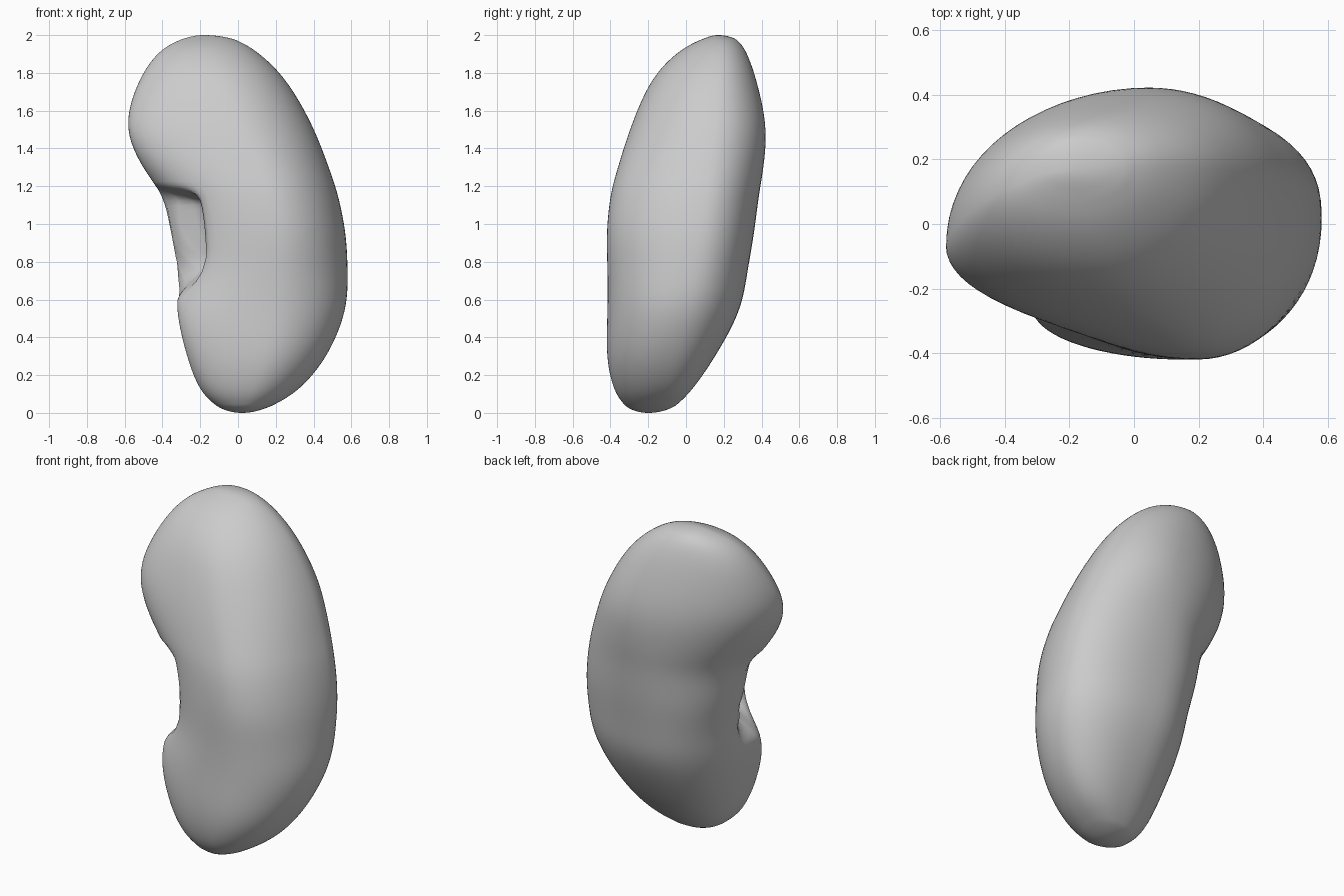
import bpy, bmesh, math

if "Cube" in bpy.data.objects:
    bpy.data.objects.remove(bpy.data.objects["Cube"])

# Cross-sections: z, then left, right, front and back extreme points (x, y)
ROWS = [
    (0.00, .02, -.20, .02, -.20, .02, -.20, .02, -.20),
    (0.03, -.10, -.21, .16, -.17, .04, -.31, .05, -.07),
    (0.12, -.20, -.24, .32, -.11, .08, -.38, .12, .03),
    (0.30, -.27, -.27, .47, -.08, .14, -.42, .13, .155),
    (0.54, -.325, -.26, .57, -.03, .17, -.415, .11, .285),
    (0.75, -.32, -.12, .58, .03, .19, -.415, .09, .325),
    (0.95, -.355, -.05, .57, .07, .20, -.42, .08, .36),
    (1.15, -.40, -.07, .53, .10, .16, -.40, .07, .385),
    (1.30, -.505, -.10, .48, .12, .11, -.36, .06, .41),
    (1.52, -.595, -.08, .395, .15, .00, -.29, .04, .425),
    (1.77, -.52, .03, .25, .17, -.10, -.18, -.05, .37),
    (1.92, -.41, .10, .09, .18, -.16, -.03, -.13, .315),
    (1.98, -.29, .15, -.03, .18, -.17, .09, -.17, .26),
    (2.00, -.18, .17, -.18, .17, -.18, .17, -.18, .17),
]
STEPS, QUARTER = 8, 18


def mirrored(pole, row):
    """Phantom row past a pole so that the tip is rounded."""
    return (row[0],) + tuple(2 * p - r for p, r in zip(pole[1:], row[1:]))


def smooth_rows():
    rows = [mirrored(ROWS[0], ROWS[1])] + ROWS + [mirrored(ROWS[-1], ROWS[-2])]
    out = []
    for i in range(1, len(rows) - 2):
        for s in range(STEPS):
            t = s / STEPS
            out.append([0.5 * (2 * b + (c - a) * t + (2 * a - 5 * b + 4 * c - d) * t ** 2
                               + (3 * b - a - 3 * c + d) * t ** 3)
                        for a, b, c, d in zip(*rows[i - 1:i + 3])])
    out.append(list(ROWS[-1]))
    # Relax the outline between the tips to even out ripples
    for _ in range(16):
        out = [r if j < 10 or j > len(out) - 11 else
               [(a + 2 * b + c) / 4 for a, b, c in zip(out[j - 1], r, out[j + 1])]
               for j, r in enumerate(out)]
    return out[1:-1]


def step(a, b, v):
    t = min(1, max(0, (v - a) / (b - a)))
    return t * t * (3 - 2 * t)


def hollow(x, y, z):
    """Push the inner edge inwards to form the recess between the lobes."""
    w = step(0.58, 0.84, z) * (1 - step(1.11, 1.21, z)) * (1 - step(-.1, .1, x))
    return x + 0.18 * w * math.exp(-((y + 0.19) / 0.10) ** 4)


def section(row):
    z, lx, ly, rx, ry, fx, fy, bx, by = row
    pts = []
    # Quarter ellipses: right-back, back-left, left-front, front-right
    for k, (sx, sy, ex, ey) in enumerate(((rx, ry, bx, by), (bx, by, lx, ly),
                                          (lx, ly, fx, fy), (fx, fy, rx, ry))):
        # The back of the lower half is a little fuller
        e = 1 - 0.13 * (1 - step(0.6, 1.5, z)) if k < 2 else 1
        for i in range(QUARTER):
            a = i / QUARTER * math.pi / 2
            c, s = math.cos(a) ** e, math.sin(a) ** e
            if k % 2 == 0:
                x, y = ex + (sx - ex) * c, sy + (ey - sy) * s
            else:
                x, y = sx + (ex - sx) * s, ey + (sy - ey) * c
            pts.append((hollow(x, y, z), y, z))
    return pts


# Bean-shaped body lofted through the sections
bm = bmesh.new()
rings = [[bm.verts.new(p) for p in section(r)] for r in smooth_rows()]
bottom = bm.verts.new((ROWS[0][1], ROWS[0][2], 0))
top = bm.verts.new((ROWS[-1][1], ROWS[-1][2], 2))
n = QUARTER * 4
for j in range(n):
    k = (j + 1) % n
    for lo, hi in zip(rings, rings[1:]):
        bm.faces.new((lo[j], lo[k], hi[k], hi[j]))
    bm.faces.new((bottom, rings[0][k], rings[0][j]))
    bm.faces.new((top, rings[-1][j], rings[-1][k]))
for f in bm.faces:
    f.smooth = True
bmesh.ops.recalc_face_normals(bm, faces=bm.faces)
mesh = bpy.data.meshes.new("kidney_body")
bm.to_mesh(mesh)
bm.free()
body = bpy.data.objects.new("kidney_body", mesh)
bpy.context.collection.objects.link(body)
